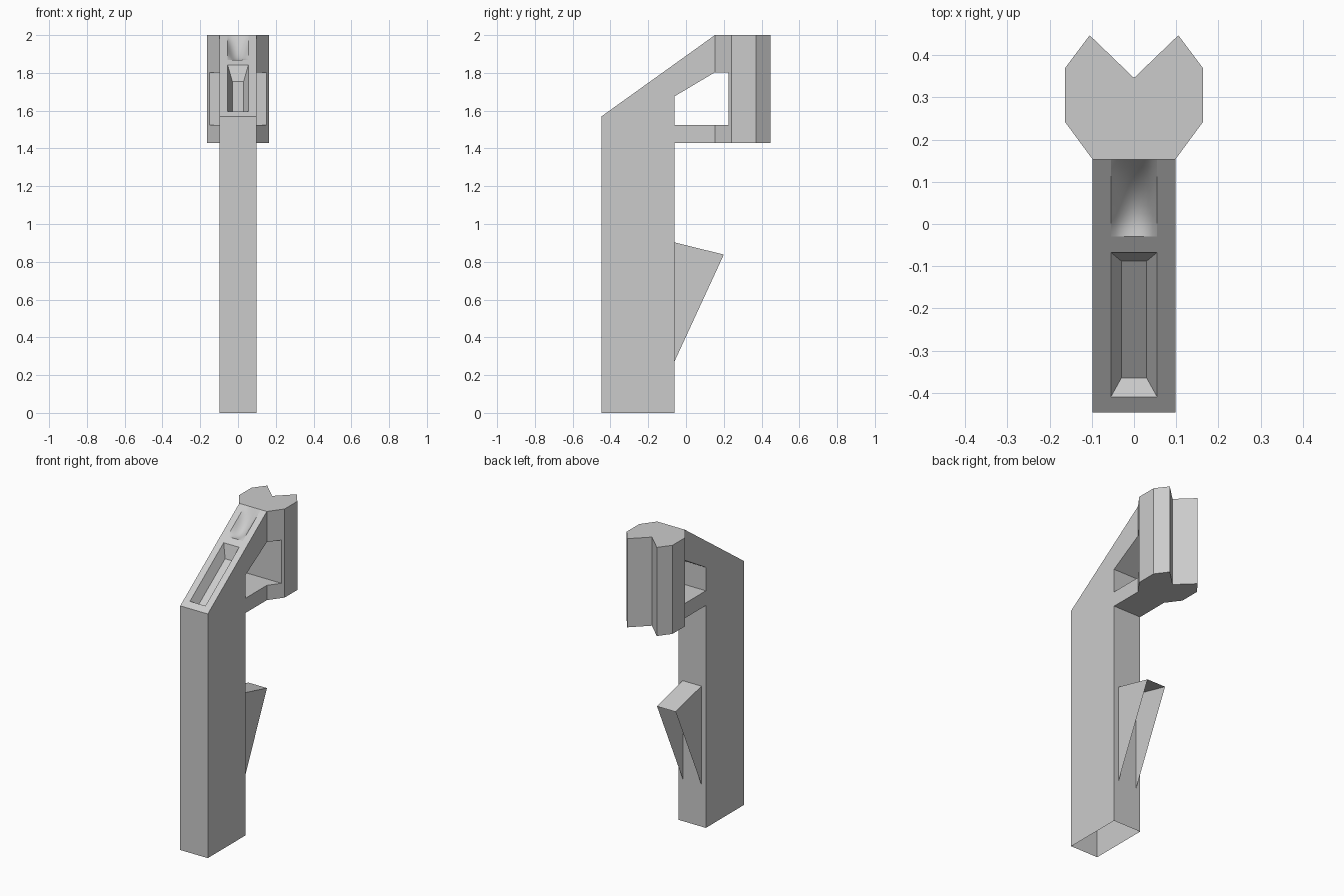
import bpy, bmesh

if "Cube" in bpy.data.objects:
    bpy.data.objects.remove(bpy.data.objects["Cube"])

HALF, FRONT, BACK, ARM = 0.098, -0.447, -0.062, 0.153
POCKET = 0.055


def make(name, polys, smooth=False, recalc=True):
    """Build an object from polygons given as point lists, welding shared corners."""
    bm = bmesh.new()
    for poly in polys:
        f = bm.faces.new([bm.verts.new(p) for p in poly])
        f.smooth = smooth
    bmesh.ops.remove_doubles(bm, verts=bm.verts, dist=1e-4)
    if recalc:
        bmesh.ops.recalc_face_normals(bm, faces=bm.faces)
    me = bpy.data.meshes.new(name)
    bm.to_mesh(me)
    bm.free()
    ob = bpy.data.objects.new(name, me)
    bpy.context.collection.objects.link(ob)
    return ob


def sides(profile, w, skip):
    """Extrude a y-z profile across x, leaving out the edges listed in skip."""
    polys = [[(w, y, z) for y, z in profile], [(-w, y, z) for y, z in reversed(profile)]]
    for i, (a, b) in enumerate(zip(profile, profile[1:] + profile[:1])):
        if i not in skip:
            polys.append([(w, *a), (-w, *a), (-w, *b), (w, *b)])
    return polys


def on_slope(x, y, drop=0.0):
    return (x, y, 1.57 + (y - FRONT) * 0.43 / (ARM - FRONT) - drop)


def grid(xs, ys, drop=lambda i, j: 0, skip=()):
    """Quads lying on the sloped top."""
    return [[on_slope(xs[a], ys[b], drop(a, b)) for a, b in
             ((i, j), (i + 1, j), (i + 1, j + 1), (i, j + 1))]
            for i in range(len(xs) - 1) for j in range(len(ys) - 1) if (i, j) not in skip]


# Post with sloped top and two arms, open underneath
profile = [(FRONT, 0), (FRONT, 1.57), (ARM, 2), (ARM, 1.803), (BACK, 1.675),
           (BACK, 1.525), (ARM, 1.525), (ARM, 1.43), (BACK, 1.43), (BACK, 0)]
polys = sides(profile, HALF, skip={1, 2, 6, 9})

# Sloped top frame around two pockets
ys = [FRONT, -0.41, -0.067, -0.03, ARM]
polys += grid([-HALF, -POCKET, POCKET, HALF], ys, skip={(1, 1), (1, 3)})

# Tapered pocket
rim = [on_slope(x, y) for x, y in ((-POCKET, -0.41), (POCKET, -0.41),
                                   (POCKET, -0.067), (-POCKET, -0.067))]
floor = [on_slope(x, y, 0.073) for x, y in ((-0.03, -0.365), (0.03, -0.365),
                                            (0.03, -0.088), (-0.03, -0.088))]
polys.append(floor)
for i in range(4):
    j = (i + 1) % 4
    polys.append([rim[i], rim[j], floor[j], floor[i]])
make("post", polys)

# Smooth concave dish at the top of the slope
n = 10
make("rounded_dish",
     grid([POCKET * (2 * i / n - 1) for i in range(n + 1)],
          [-0.03 + (ARM + 0.03) * j / n for j in range(n + 1)],
          lambda i, j: 0.045 * 16 * (i / n) * (1 - i / n) * (j / n) * (1 - j / n)),
     smooth=True, recalc=False)

# Notched head, cut back behind the opening
outer = [(0.163, 0.241), (0.163, 0.37), (0.105, 0.447), (0, 0.346),
         (-0.105, 0.447), (-0.163, 0.37), (-0.163, 0.241)]
cut = [(0.151, 0.225)]
full = [(-0.151, 0.225), (-HALF, ARM), (HALF, ARM), (0.151, 0.225)]
levels = [1.43, 1.525, 1.803, 2.0]
body = [(-0.151, 0.225), (0.151, 0.225)]
head = [[(x, y, z) for x, y in outer + full] for z in (levels[0], levels[3])]
head += [[(x, y, z) for x, y in full] for z in levels[1:3]]
for k in range(3):
    lo, hi = levels[k], levels[k + 1]
    ring = outer + (body if k == 1 else full)
    for a, b in zip(ring, ring[1:] + ring[:1]):
        if a[1] == ARM and b[1] == ARM:
            continue
        head.append([(*a, lo), (*b, lo), (*b, hi), (*a, hi)])
make("notched_head", head)

# Wedge hook on the back, open on its slanted side
make("wedge_hook", sides([(BACK, 0.27), (BACK, 0.903), (0.2, 0.838)], 0.066, skip={0, 2}))
